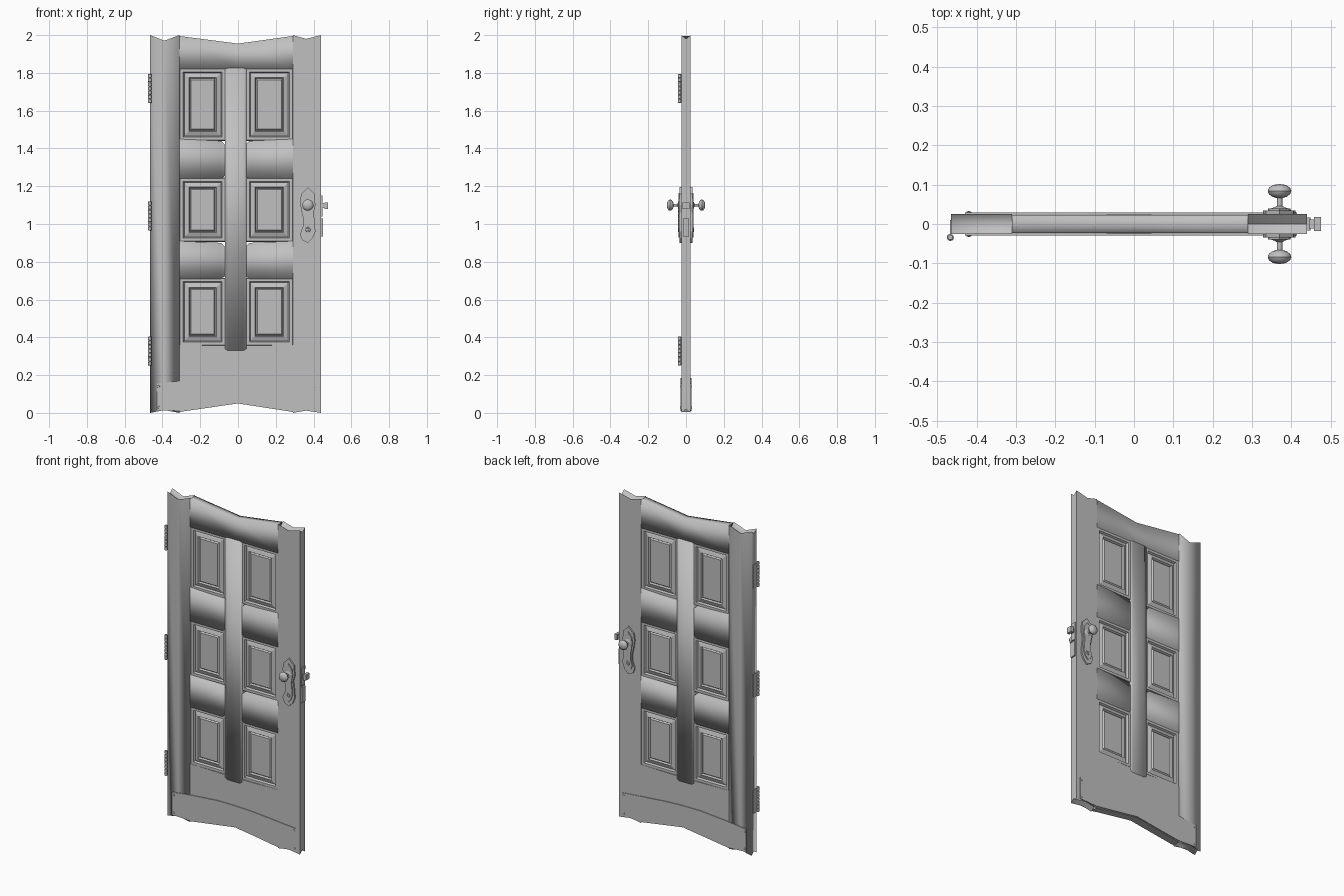
import bpy, bmesh, math
from mathutils import Vector

if "Cube" in bpy.data.objects:
    bpy.data.objects.remove(bpy.data.objects["Cube"])

grey = bpy.data.materials.new("plain_grey")
grey.use_nodes = True
grey.diffuse_color = (0.53, 0.53, 0.53, 1)
grey.node_tree.nodes["Principled BSDF"].inputs["Base Color"].default_value = (0.53, 0.53, 0.53, 1)


def finish(name, bm, angle=None):
    """Turn a bmesh into an object; angle None keeps it flat."""
    bmesh.ops.remove_doubles(bm, verts=bm.verts, dist=0.0001)
    bmesh.ops.recalc_face_normals(bm, faces=bm.faces)
    me = bpy.data.meshes.new(name)
    bm.to_mesh(me)
    bm.free()
    me.materials.append(grey)
    ob = bpy.data.objects.new(name, me)
    bpy.context.collection.objects.link(ob)
    if angle is not None:
        bpy.ops.object.select_all(action='DESELECT')
        ob.select_set(True)
        bpy.context.view_layer.objects.active = ob
        bpy.ops.object.shade_smooth_by_angle(angle=math.radians(angle))
    return ob


def board(name, columns, y0, y1, dip=0.0, caps=True, angle=None):
    """Plank from columns (x, bottom, top); dip sinks the middle of its ends."""
    bm = bmesh.new()
    ym = (y0 + y1) / 2
    rings = []
    for x, b, t in columns:
        pts = [(y0, b), (ym, b + dip), (y1, b), (y1, t), (ym, t - dip), (y0, t)]
        rings.append([bm.verts.new((x, y, z)) for y, z in pts])
    for r, s in zip(rings, rings[1:]):
        for i in range(6):
            j = (i + 1) % 6
            bm.faces.new((r[i], r[j], s[j], s[i]))
    if caps:
        bm.faces.new(rings[0])
        bm.faces.new(rings[-1])
    return finish(name, bm, angle)


def lathe(name, profile, centre, axis, steps=20, angle=40):
    """Spin (radius, height) points round an axis."""
    bm = bmesh.new()
    axis = Vector(axis)
    side = Vector((1, 0, 0))
    vs = [bm.verts.new(Vector(centre) + side * r + axis * h) for r, h in profile]
    es = [bm.edges.new(p) for p in zip(vs, vs[1:])]
    bmesh.ops.spin(bm, geom=vs + es, cent=centre, axis=axis,
                   angle=math.tau, steps=steps)
    return finish(name, bm, angle)


def plate(name, outline, y0, y1):
    """Flat xz outline given thickness in y."""
    bm = bmesh.new()
    face = bm.faces.new([bm.verts.new((x, y0, z)) for x, z in outline])
    out = bmesh.ops.extrude_face_region(bm, geom=[face])["geom"]
    for v in out:
        if isinstance(v, bmesh.types.BMVert):
            v.co.y = y1
    return finish(name, bm)


def box(name, lo, hi):
    return board(name, [(lo[0], lo[2], hi[2]), (hi[0], lo[2], hi[2])], lo[1], hi[1])


def raised_panel(name, x0, x1, z0, z1):
    """Moulded panel with the same stepped relief on both sides."""
    bm = bmesh.new()
    steps = [(0, .012), (.004, .022), (.02, .022), (.026, .011),
             (.05, .020), (.056, .010), (.062, .017)]
    for s in (-1, 1):
        prev = None
        for d, y in steps:
            ring = [bm.verts.new((x, s * y, z)) for x, z in
                    ((x0 + d, z0 + d), (x1 - d, z0 + d), (x1 - d, z1 - d), (x0 + d, z1 - d))]
            if prev:
                for i in range(4):
                    j = (i + 1) % 4
                    bm.faces.new((prev[i], prev[j], ring[j], ring[i]))
            else:
                first = ring
            prev = ring
        bm.faces.new(prev)
        if s < 0:
            front = first
    for i in range(4):
        j = (i + 1) % 4
        bm.faces.new((front[i], front[j], first[j], first[i]))
    return finish(name, bm, 25)


# Stiles with notched ends
H = 0.025
board("right_stile", [(-.465, 0, 2), (-.39, .015, 1.97), (-.31, 0, 2)], -H, H, .02, angle=100)
board("left_stile", [(.29, 0, 2), (.36, .012, 1.98), (.44, 0, 2)], -H, H, .02, angle=60)

# Rails and centre mullion, softly shaded across their edges
R = 0.0235
board("top_rail", [(-.31, 1.82, 1.995), (0, 1.82, 1.955), (.29, 1.82, 1.995)], -R, R, caps=False, angle=120)
board("bottom_rail", [(-.31, .005, .36), (0, .05, .355), (.29, .005, .36)], -R, R, caps=False, angle=60)
for label, low, high in (("upper", 1.24, 1.45), ("lower", .71, .91)):
    board(label + "_middle_rail", [(-.315, low, high), (-.09, low, high - .01),
          (-.06, low + .02, high - .04), (.03, low + .02, high - .04),
          (.06, low, high - .01), (.295, low, high)], -R, R, caps=False, angle=120)
board("mullion", [(-.07, .34, 1.82), (-.055, .33, 1.825), (.03, .33, 1.825), (.045, .34, 1.82)],
      -.0245, .0245, angle=100)

# Six panels
for row, (low, high) in enumerate(((.355, .715), (.905, 1.245), (1.44, 1.825))):
    for side, x0, x1 in (("right", -.31, -.065), ("left", .04, .292)):
        raised_panel(f"{side}_panel_{row + 1}", x0, x1, low, high)

# Parts repeated on the front and the back
for label, s in (("front", -1), ("back", 1)):
    # Kick plate with rivets
    ys = sorted((s * .024, s * .029))
    board(label + "_kick_plate", [(-.43, .015, .155), (-.3, .01, .17), (-.12, .035, .185),
          (0, .052, .185), (.12, .035, .18), (.3, .01, .165), (.415, .015, .155)], *ys)
    for x in (-.42, .405):
        for z in (.03, .14):
            lathe(label + "_rivet", [(.007, 0), (.006, .003), (0, .005)],
                  (x, s * .028, z), (0, s, 0), 8)

    # Ornate lock plate
    outline = [(.37, 1.195), (.405, 1.16), (.41, 1.10), (.40, 1.06), (.405, 1.02),
               (.41, .96), (.395, .925), (.37, .9), (.34, .915), (.328, .945),
               (.345, .99), (.345, 1.03), (.335, 1.07), (.328, 1.12), (.335, 1.16)]
    plate(label + "_lock_plate", outline, s * .024, s * .034)
    inner = [(.37 + (x - .37) * .7, 1.04 + (z - 1.04) * .8) for x, z in outline]
    plate(label + "_lock_plate_relief", inner, s * .033, s * .04)
    lathe(label + "_keyhole_boss", [(.014, 0), (.012, .004), (.006, .004), (.005, 0), (0, 0)],
          (.37, s * .039, .97), (0, s, 0), 14)

    # Knob on its rose and stem
    lathe(label + "_knob", [(.03, .028), (.028, .038), (.014, .042), (.007, .046),
          (.007, .066), (.018, .069), (.027, .076), (.03, .084), (.027, .092),
          (.017, .099), (0, .102)], (.37, 0, 1.1), (0, s, 0), 24)

# Latch on the closing edge
box("upper_edge_plate", (.436, -.017, 1.04), (.447, .017, 1.15))
box("lower_edge_plate", (.436, -.017, .935), (.449, .017, 1.03))
box("latch_stem", (.44, -.011, 1.085), (.465, .011, 1.11))
box("latch_head", (.458, -.018, 1.08), (.476, .018, 1.115))

# Knuckled hinge pins
for label, low in (("bottom", .25), ("middle", .965), ("top", 1.64)):
    count, pitch = 7, .155 / 7
    profile = [(0, 0)]
    for i in range(count):
        h = i * pitch
        profile += [(.006, h), (.009, h + .003), (.009, h + pitch - .003), (.006, h + pitch)]
    profile.append((0, count * pitch))
    lathe(label + "_hinge", profile, (-.467, -.034, low), (0, 0, 1), 12)
    box(label + "_hinge_leaf", (-.468, -.034, low + .005), (-.463, .01, low + .15))
